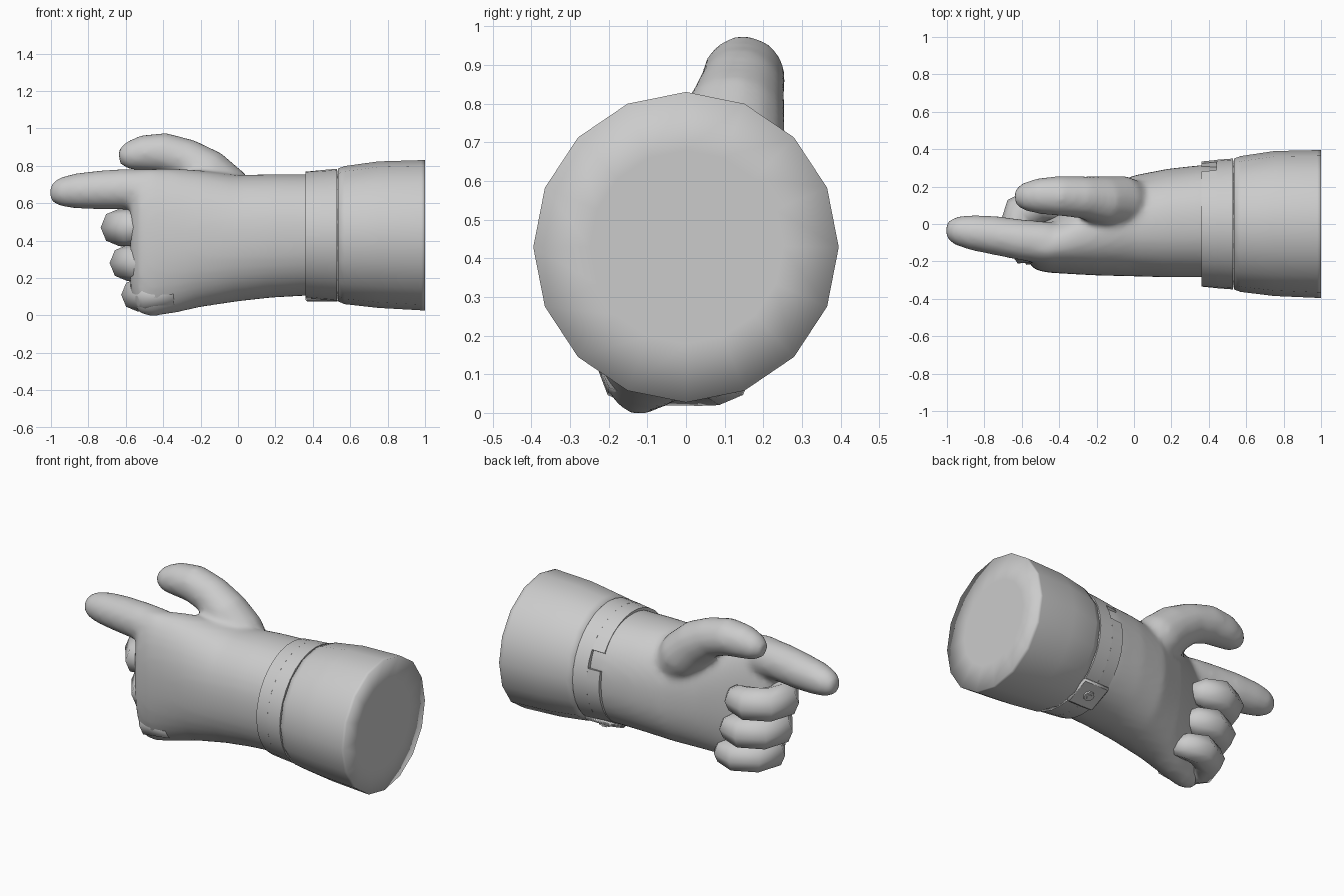
import bpy, bmesh, math
from mathutils import Vector, Matrix

old = bpy.data.objects.get("Cube")
if old:
    bpy.data.objects.remove(old, do_unlink=True)


def finish(name, bm, angle=None):
    """Turn a bmesh into a smooth-shaded object."""
    bmesh.ops.recalc_face_normals(bm, faces=bm.faces)
    mesh = bpy.data.meshes.new(name)
    bm.to_mesh(mesh)
    bm.free()
    obj = bpy.data.objects.new(name, mesh)
    bpy.context.collection.objects.link(obj)
    bpy.ops.object.select_all(action='DESELECT')
    obj.select_set(True)
    bpy.context.view_layer.objects.active = obj
    if angle is None:
        bpy.ops.object.shade_smooth()
    else:
        bpy.ops.object.shade_smooth_by_angle(angle=math.radians(angle))
    return obj


def skin(bm, loops, closed=False):
    """Bridge equal-length vertex loops, then cap or join the ends."""
    rows = [[bm.verts.new(p) for p in loop] for loop in loops]
    n = len(rows[0])
    pairs = list(zip(rows, rows[1:]))
    if closed:
        pairs.append((rows[-1], rows[0]))
    for a, b in pairs:
        for i in range(n):
            j = (i + 1) % n
            bm.faces.new((a[i], a[j], b[j], b[i]))
    if not closed:
        bm.faces.new(rows[0])
        bm.faces.new(rows[-1])


def solid(name, *parts):
    bm = bmesh.new()
    for loops in parts:
        skin(bm, loops)
    return finish(name, bm)


def rounded(c, power):
    return math.copysign(abs(c) ** (2 / power), c)


def loft_x(sections, sides=16, power=2.0):
    """Loops along x from (x, y_min, y_max, z_min, z_max) sections."""
    loops = []
    for x, y0, y1, z0, z1 in sections:
        angles = [math.tau * i / sides for i in range(sides)]
        loops.append([(x,
                       (y0 + y1) / 2 + (y1 - y0) / 2 * rounded(math.cos(a), power),
                       (z0 + z1) / 2 + (z1 - z0) / 2 * rounded(math.sin(a), power))
                      for a in angles])
    return loops


def digit(path, sides=14):
    """Loops of a tube through (x, y, z, radius) points."""
    pts = [Vector(p[:3]) for p in path]
    loops = []
    for i, p in enumerate(pts):
        t = (pts[min(i + 1, len(pts) - 1)] - pts[max(i - 1, 0)]).normalized()
        side = t.cross(Vector((0, 0, 1))).normalized()
        up = side.cross(t)
        r = path[i][3]
        loops.append([p + r * (side * math.cos(math.tau * k / sides)
                               + up * math.sin(math.tau * k / sides))
                      for k in range(sides)])
    return loops


def band(name, x0, x1, r0, r1, start=0, end=360, steps=32):
    """Flat strap running around the wrist; angles are measured from +y."""
    full = end - start == 360
    loops = []
    for i in range(steps if full else steps + 1):
        a = math.radians(start + (end - start) * i / steps)
        loops.append([(x, r * math.cos(a), 0.43 + 1.01 * r * math.sin(a))
                      for x, r in ((x0, 0.29), (x0, r0), (x1, r1), (x1, 0.29))])
    bm = bmesh.new()
    skin(bm, loops, closed=full)
    return finish(name, bm, 40)


# Flared cuff with a closed, softly shaded end
solid("cuff", loft_x([
    (0.53, -.32, .32, .11, .75),
    (0.535, -.35, .35, .075, .785),
    (0.57, -.363, .363, .06, .798),
    (0.75, -.385, .39, .04, .823),
    (0.98, -.395, .395, .027, .83),
    (1.0, -.395, .395, .027, .83),
    (1.0, -.25, .25, .18, .68)]))

# Palm and back of the hand, hollowing towards the fingers
palm = loft_x([
    (0.55, -.29, .31, .11, .75),
    (0.36, -.285, .315, .105, .755),
    (0.18, -.285, .295, .095, .755),
    (0.0, -.28, .26, .075, .75),
    (-0.2, -.275, .175, .045, .775),
    (-0.33, -.268, .10, .015, .785),
    (-0.46, -.26, .02, -.006, .785),
    (-0.53, -.245, -.01, .01, .775),
    (-0.575, -.19, -.06, .12, .72)], sides=48, power=2.2)

# Extended index finger
index = digit([
    (-.33, -.10, .65, .10), (-.48, -.10, .67, .115), (-.6, -.085, .675, .11),
    (-.75, -.06, .67, .105), (-.87, -.045, .665, .095),
    (-.95, -.035, .658, .078), (-.995, -.03, .65, .05), (-1.005, -.03, .65, .03)])

# Thumb arching over the index finger
thumb = digit([
    (.04, .10, .54, .12), (-.07, .12, .67, .14), (-.17, .125, .765, .132),
    (-.28, .143, .835, .113), (-.4, .15, .87, .108), (-.51, .15, .868, .097),
    (-.59, .145, .852, .075), (-.635, .14, .845, .04)])

# Hand, index finger and thumb flow together as one soft surface
hand = solid("hand", palm, index, thumb)
merge = hand.modifiers.new("Merge", 'REMESH')
merge.mode = 'VOXEL'
merge.voxel_size = 0.018
merge.use_smooth_shade = True
soften = hand.modifiers.new("Soften", 'SMOOTH')
soften.factor = 0.5
soften.iterations = 8

# Three fingers curled into the palm
curl = [(-.44, -.13, .7), (-.58, -.12, 1), (-.635, -.04, 1), (-.6, .06, 1.02),
        (-.50, .11, 1), (-.42, .09, .85), (-.36, .03, .5)]
for name, dx, dy, z, r in (("middle_finger", 0, 0, .47, .1),
                           ("ring_finger", .045, -.01, .28, .097),
                           ("little_finger", .1, -.025, .11, .09)):
    solid(name, digit([(x + dx, y + dy, z, r * s) for x, y, s in curl], sides=8))

# Wrist strap, notched on the palm side
band("strap", 0.44, 0.53, 0.343, 0.35)
band("strap_edge", 0.36, 0.44, 0.335, 0.343, start=33, end=375)

# Strap tab and snap button on the underside
turn = Matrix.Rotation(math.radians(205), 4, 'X')
seat = Vector((0.45, 0, 0.43)) + turn @ Vector((0, 0, 0.345))
frame = Matrix.Translation(seat) @ turn
bm = bmesh.new()
bmesh.ops.create_cube(bm, size=1, matrix=frame @ Matrix.Diagonal((0.18, 0.17, 0.025, 1)))
tab = finish("strap_tab", bm, 40)
bevel = tab.modifiers.new("Bevel", 'BEVEL')
bevel.width = 0.01
bm = bmesh.new()
for radius, depth in ((0.035, 0.045), (0.018, 0.057)):
    bmesh.ops.create_cone(bm, cap_ends=True, segments=12, radius1=radius,
                          radius2=radius * 0.85, depth=depth, matrix=frame)
finish("snap_button", bm, 40)
